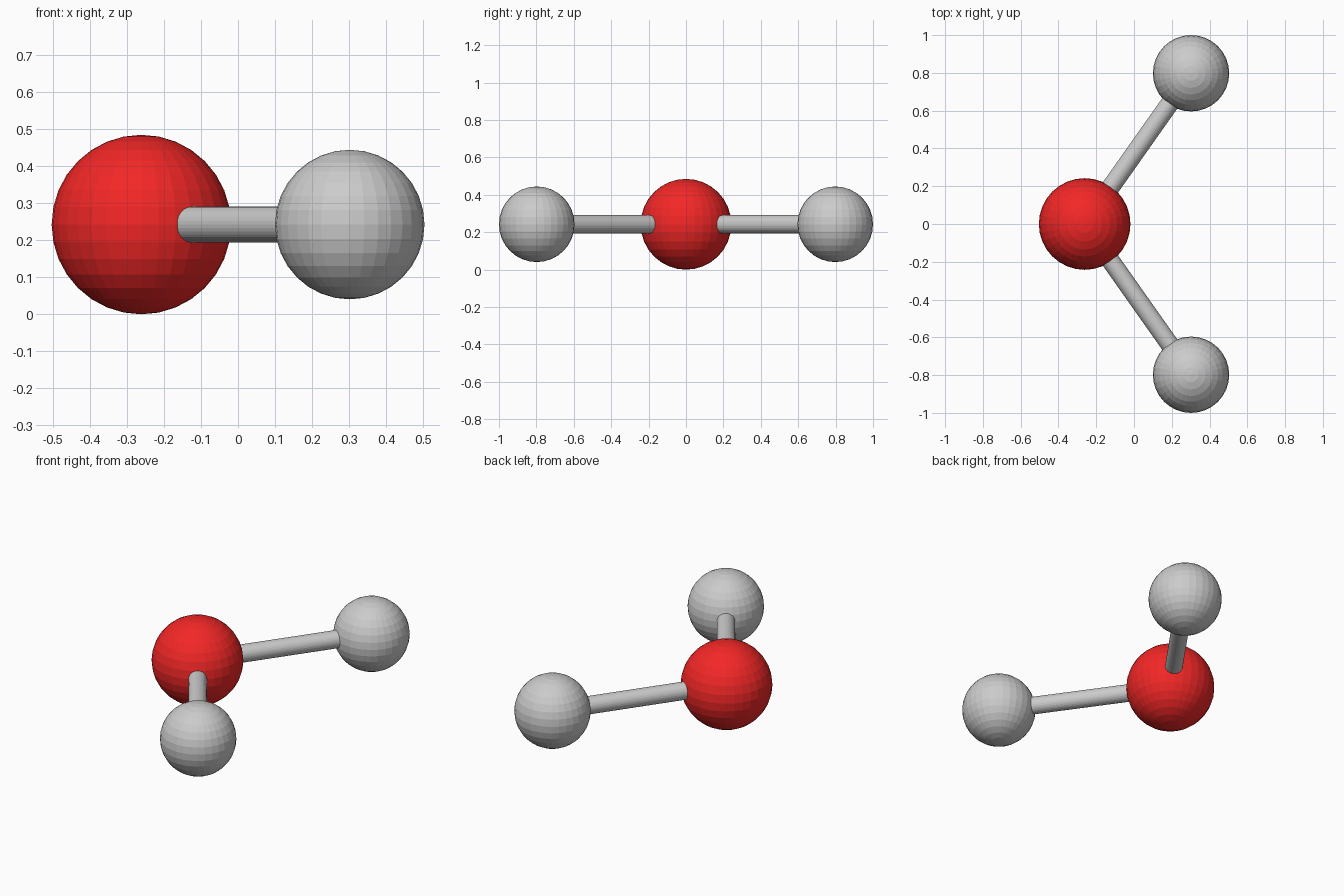
import bpy
from mathutils import Vector

if "Cube" in bpy.data.objects:
    bpy.data.objects.remove(bpy.data.objects["Cube"])

Z = 0.2425
OXYGEN = Vector((-0.2612, 0, Z))


def paint(obj, name, color):
    mat = bpy.data.materials.new(name)
    mat.diffuse_color = color
    mat.use_nodes = True
    mat.node_tree.nodes["Principled BSDF"].inputs["Base Color"].default_value = mat.diffuse_color
    obj.data.materials.append(mat)


def atom(name, center, radius):
    bpy.ops.mesh.primitive_uv_sphere_add(segments=32, ring_count=16, radius=radius, location=center)
    obj = bpy.context.object
    obj.name = name
    return obj


def bond(name, a, b, radius):
    d = b - a
    bpy.ops.mesh.primitive_cylinder_add(vertices=32, radius=radius, depth=d.length, location=(a + b) / 2)
    obj = bpy.context.object
    obj.rotation_euler = d.to_track_quat('Z', 'Y').to_euler()
    obj.name = name
    return obj


# Large red atom
paint(atom("oxygen_atom", OXYGEN, Z), "red", (0.9, 0.02, 0.02, 1))

# Two small atoms, each joined to the large one by a rod
for side, label in ((-1, "front"), (1, "back")):
    center = Vector((0.302, side * 0.798, Z))
    atom(label + "_hydrogen_atom", center, 0.202)
    bond(label + "_bond", OXYGEN, center, 0.0485)
